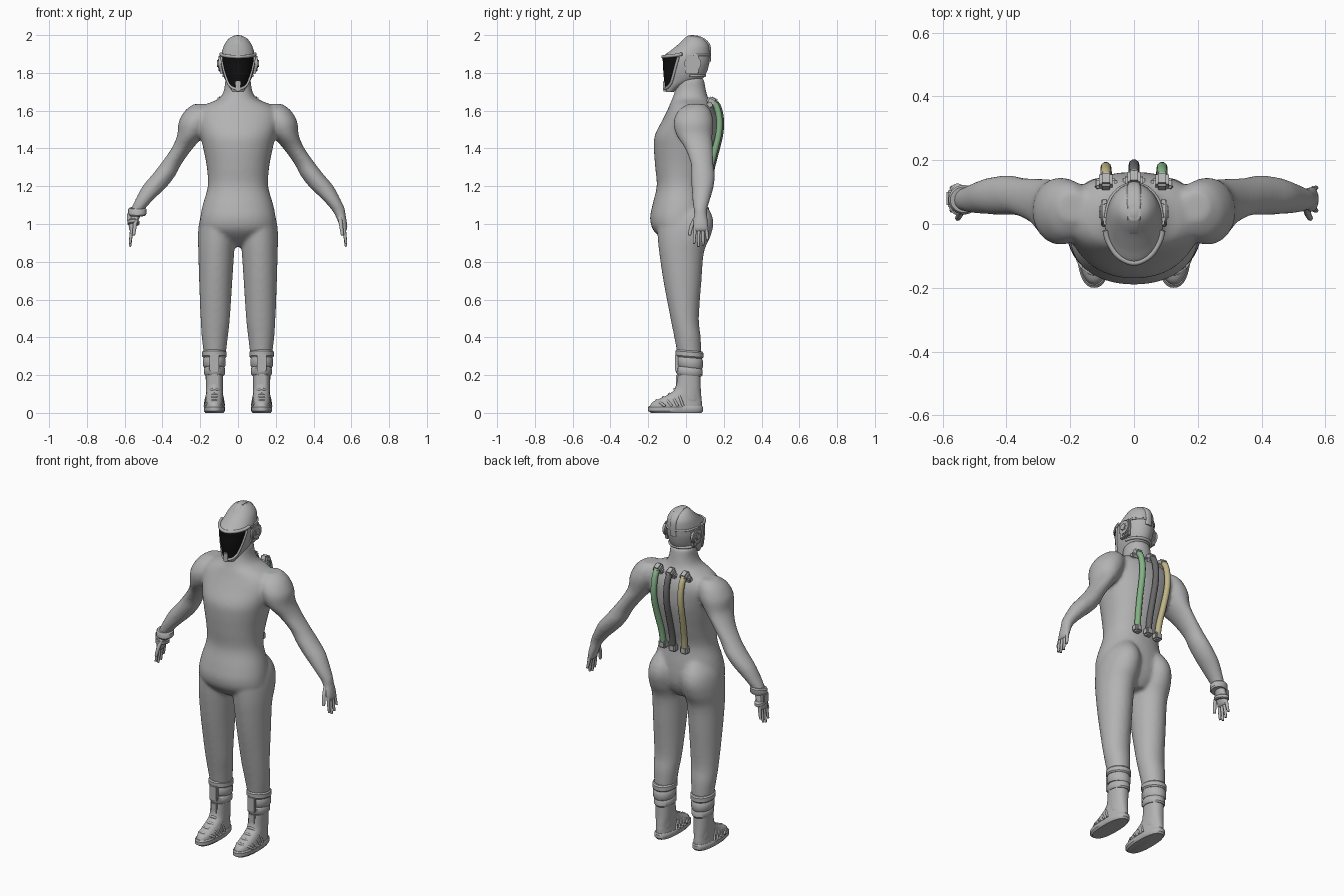
import bpy, bmesh, math
from mathutils import Vector

if "Cube" in bpy.data.objects:
    bpy.data.objects.remove(bpy.data.objects["Cube"])


def material(name, rgb):
    m = bpy.data.materials.new(name)
    m.use_nodes = True
    m.diffuse_color = (*rgb, 1)
    m.node_tree.nodes["Principled BSDF"].inputs["Base Color"].default_value = (*rgb, 1)
    return m


GREY = material("suit grey", (0.45, 0.45, 0.45))
BLACK = material("visor black", (0.005, 0.005, 0.005))
DARK = material("dark hose", (0.14, 0.14, 0.14))
GREEN = material("green hose", (0.23, 0.45, 0.24))
YELLOW = material("yellow hose", (0.52, 0.46, 0.24))


def smooth_rows(rows, steps):
    """Catmull-Rom interpolation of every column."""
    out = []
    for i in range(len(rows) - 1):
        a, b = rows[max(i - 1, 0)], rows[i]
        c, d = rows[i + 1], rows[min(i + 2, len(rows) - 1)]
        for s in range(steps):
            t = s / steps
            out.append([q + t * (r - p) / 2 + t * t * (2 * p - 5 * q + 4 * r - e) / 2
                        + t ** 3 * (3 * q - p - 3 * r + e) / 2
                        for p, q, r, e in zip(a, b, c, d)])
    return out + [list(rows[-1])]


def loft(bm, rows, side=1, steps=4, power=2.0, tilt=0.0, n=40):
    """Skin level rings given as (z, x min, x max, y front, y back)."""
    def wave(v):
        return math.copysign(abs(v) ** (2 / power), v)
    rings = []
    for z, x0, x1, y0, y1 in smooth_rows(rows, steps):
        ring = []
        for k in range(n):
            a = math.tau * k / n
            x = (x0 + x1) / 2 + (x1 - x0) / 2 * wave(math.cos(a))
            dy = (y1 - y0) / 2 * wave(math.sin(a))
            ring.append(bm.verts.new((side * x, (y0 + y1) / 2 + dy, z + tilt * dy)))
        rings.append(ring)
    for lo, hi in zip(rings, rings[1:]):
        for k in range(n):
            j = (k + 1) % n
            bm.faces.new((lo[k], lo[j], hi[j], hi[k]))
    bm.faces.new(rings[0][::-1])
    bm.faces.new(rings[-1])


def finish(name, bm, mats, angle=35):
    bmesh.ops.recalc_face_normals(bm, faces=bm.faces)
    me = bpy.data.meshes.new(name)
    bm.to_mesh(me)
    bm.free()
    for m in mats:
        me.materials.append(m)
    me.shade_smooth()
    me.set_sharp_from_angle(angle=math.radians(angle))
    ob = bpy.data.objects.new(name, me)
    bpy.context.collection.objects.link(ob)
    return ob


def solid(name, rows, **kw):
    bm = bmesh.new()
    loft(bm, rows, **kw)
    return finish(name, bm, [GREY])


def band(name, z0, z1, extent, side=1, tilt=0.0, lip=0.006):
    x0, x1, y0, y1 = extent
    small = (x0 + lip, x1 - lip, y0 + lip, y1 - lip)
    e = (z1 - z0) / 5
    return solid(name, [(z0, *small), (z0 + e, *extent), (z1 - e, *extent), (z1, *small)],
                 side=side, steps=1, tilt=tilt)


def tube(name, pts, r, mat=GREY, end=1.0):
    cu = bpy.data.curves.new(name, "CURVE")
    cu.dimensions = "3D"
    cu.bevel_depth, cu.bevel_resolution, cu.use_fill_caps = r, 3, True
    path = smooth_rows(pts, 5)
    sp = cu.splines.new("POLY")
    sp.points.add(len(path) - 1)
    for i, (p, co) in enumerate(zip(sp.points, path)):
        p.co = (*co, 1)
        p.radius = 1 + (end - 1) * i / (len(path) - 1)
    cu.materials.append(mat)
    ob = bpy.data.objects.new(name, cu)
    bpy.context.collection.objects.link(ob)
    return ob


def box(name, loc, size, tilt=0.0):
    bm = bmesh.new()
    bmesh.ops.create_cube(bm, size=1)
    bmesh.ops.scale(bm, vec=size, verts=bm.verts)
    bmesh.ops.bevel(bm, geom=bm.edges[:], offset=min(size) * 0.2, segments=2, affect="EDGES")
    ob = finish(name, bm, [GREY])
    ob.location = loc
    ob.rotation_euler.x = tilt


def disc(name, loc, r, depth, sides):
    bm = bmesh.new()
    bmesh.ops.create_cone(bm, cap_ends=True, segments=sides, radius1=r, radius2=r, depth=depth)
    bmesh.ops.bevel(bm, geom=[e for e in bm.edges if abs(e.verts[0].co.z - e.verts[1].co.z) < 1e-4],
                    offset=0.005, segments=2, affect="EDGES")
    ob = finish(name, bm, [GREY])
    ob.location = loc
    ob.rotation_euler.y = math.pi / 2


# Body: torso, arms and legs fused into one smooth skin
def wide(z, w, y0, y1):
    return (z, -w, w, y0, y1)


body = bmesh.new()
loft(body, [wide(0.88, .05, -.06, .06), wide(.92, .13, -.125, .09), wide(.97, .195, -.175, .11),
            wide(1.03, .20, -.19, .115), wide(1.1, .187, -.178, .11), wide(1.2, .16, -.155, .1),
            wide(1.3, .165, -.163, .125), wide(1.4, .184, -.17, .15), wide(1.47, .2, -.165, .162),
            wide(1.55, .22, -.125, .162), wide(1.6, .21, -.1, .152), wide(1.635, .165, -.085, .137),
            wide(1.665, .1, -.072, .118), wide(1.71, .074, -.058, .105), wide(1.77, .068, -.05, .095)],
     power=2.15)
for s in (1, -1):
    loft(body, [(1.635, .15, .235, .01, .10), (1.6, .13, .28, -.04, .13), (1.54, .14, .314, -.065, .145),
                (1.47, .18, .322, -.05, .14), (1.4, .24, .352, -.005, .142), (1.32, .298, .408, .025, .145),
                (1.26, .33, .455, .028, .152), (1.2, .375, .505, .03, .147), (1.13, .447, .543, .033, .128),
                (1.08, .492, .566, .04, .113), (1.05, .512, .57, .042, .112), (1.01, .53, .577, .037, .118),
                (.975, .543, .58, .036, .12), (.96, .55, .577, .042, .114)], side=s)
    loft(body, [(1.12, .04, .15, -.08, .09), (1.06, .015, .19, -.13, .132), (1.0, .008, .207, -.15, .145),
                (.93, .012, .212, -.15, .128), (.85, .02, .21, -.142, .095), (.7, .03, .206, -.12, .082),
                (.5, .043, .198, -.082, .068), (.4, .054, .192, -.062, .078), (.3, .066, .18, -.045, .08),
                (.2, .078, .172, -.042, .075), (.05, .08, .17, -.045, .076)], side=s)
skin = finish("body", body, [GREY])
fuse = skin.modifiers.new("fuse", "REMESH")
fuse.mode, fuse.voxel_size, fuse.use_smooth_shade = "VOXEL", 0.01, True
relax = skin.modifiers.new("relax", "SMOOTH")
relax.factor, relax.iterations = 0.5, 6

# Fingers and thumbs
for s, side in ((1, "left"), (-1, "right")):
    for y, tip in ((.106, .915), (.088, .888), (.069, .88), (.051, .895)):
        tube(side + "_finger", [(s * .56, y, .99), (s * .566, y + (y - .08) * .2, .94),
                                (s * .572, y + (y - .08) * .3, tip)], .0105, end=.6)
    tube(side + "_thumb", [(s * .54, .055, 1.035), (s * .546, .03, .99), (s * .553, .018, .94)],
         .0125, end=.65)

# Wrist gear on the right arm only
band("right_wrist_cuff", 1.045, 1.085, (.485, .582, .03, .122), side=-1, tilt=.15)
band("right_palm_strap", .995, 1.02, (.522, .585, .028, .127), side=-1, tilt=-.2)
box("right_wrist_block", (-.575, .08, 1.035), (.025, .05, .05))

# Calf guards and shoes
for s, side in ((1, "left"), (-1, "right")):
    band(side + "_calf_band_top", .292, .33, (.06, .19, -.055, .092), s, -.08)
    band(side + "_calf_band_middle", .24, .295, (.066, .186, -.048, .09), s, -.12)
    band(side + "_calf_band_bottom", .198, .242, (.068, .18, -.052, .088), s, -.08)
    box(side + "_shin_plate", (s * .125, -.049, .265), (.05, .02, .09))
    box(side + "_ankle_strip", (s * .125, -.044, .155), (.04, .016, .1))
    solid(side + "_sole", [(0, .077, .173, -.185, .082), (.01, .07, .18, -.2, .09),
                           (.03, .07, .18, -.2, .09), (.037, .075, .175, -.193, .085)],
          side=s, steps=1, power=2.4)
    solid(side + "_shoe", [(.03, .075, .175, -.192, .084), (.055, .077, .173, -.18, .084),
                           (.075, .079, .171, -.14, .082), (.1, .08, .17, -.09, .08),
                           (.13, .08, .17, -.058, .078), (.2, .079, .171, -.047, .077)],
          side=s, power=2.3)
    for y, top in ((-.155, .066), (-.12, .083), (-.088, .1), (-.06, .126)):
        tube(side + "_shoe_strap", [(s * (.125 + dx), y + back, z) for dx, back, z in
                                    ((-.05, .045, .035), (-.036, .02, top * .8), (0, 0, top),
                                     (.036, .02, top * .8), (.05, .045, .035))], .007)

# Helmet, with the visor cut into the front
helm = bmesh.new()
loft(helm, [wide(1.7, .03, -.105, -.065), wide(1.73, .05, -.112, -.01), wide(1.765, .069, -.116, .08),
            wide(1.8, .081, -.12, .108), wide(1.85, .09, -.121, .123), wide(1.885, .09, -.123, .127),
            wide(1.915, .084, -.085, .127), wide(1.95, .072, -.042, .12), wide(1.98, .05, -.01, .095),
            wide(1.995, .025, .01, .06), wide(2.0, .005, .028, .04)], n=64)
edge_point, edge_normal = Vector((0, -.045, 1.88)), Vector((0, 1, -.25))
for co, no in (((0, 0, 1.883), (0, 0, 1)), ((0, 0, 1.725), (0, 0, 1)), (edge_point, edge_normal)):
    bmesh.ops.bisect_plane(helm, geom=helm.verts[:] + helm.edges[:] + helm.faces[:],
                           plane_co=co, plane_no=no)
for f in helm.faces:
    c = f.calc_center_median()
    f.material_index = int(1.725 < c.z < 1.883 and (c - edge_point).dot(edge_normal) < 0)
finish("helmet", helm, [GREY, BLACK], 50)

# Helmet trim
half_frame = [(.087, -.04, 1.885), (.08, -.053, 1.84), (.067, -.066, 1.79), (.051, -.08, 1.745),
              (.03, -.1, 1.722)]
mirrored = [(-x, y, z) for x, y, z in reversed(half_frame)]
tube("visor_frame", half_frame + [(0, -.112, 1.715)] + mirrored, .007)
tube("brow_rim", [(.09, -.02, 1.9), (.08, -.055, 1.893), (.05, -.1, 1.888), (0, -.122, 1.885),
                  (-.05, -.1, 1.888), (-.08, -.055, 1.893), (-.09, -.02, 1.9)], .009)
box("chin_vent", (0, -.112, 1.73), (.026, .022, .055))
solid("crest", [wide(1.86, .026, .0, .131), wide(1.92, .026, -.05, .133), wide(1.955, .026, -.035, .125),
                wide(1.982, .024, -.01, .098), wide(1.998, .02, .012, .06)], power=4)
for name, z, w, back, r in (("nape_rim", 1.785, .076, .098, .008), ("rear_rim", 1.895, .088, .126, .006)):
    tube(name, [(w * math.sin(a), .02 + (back - .02) * math.cos(a), z)
                for a in [math.radians(d) for d in range(-90, 91, 30)]], r)
for s, side in ((1, "left"), (-1, "right")):
    box(side + "_ear_mount", (s * .086, .03, 1.845), (.02, .07, .1))
    disc(side + "_ear_ring", (s * .093, .035, 1.85), .044, .022, 32)
    disc(side + "_ear_hub", (s * .1, .035, 1.85), .026, .02, 5)

# Back hoses and their couplings
for x, mat, name in ((-.088, YELLOW, "yellow"), (0, DARK, "dark"), (.088, GREEN, "green")):
    lift = .008 if x == 0 else 0
    tube(name + "_hose", [(x * k, y + lift, z) for k, y, z in
                          ((1, .125, 1.655), (1, .16, 1.625), (1, .177, 1.55), (1, .172, 1.47),
                           (.95, .15, 1.38), (.85, .125, 1.28), (.8, .112, 1.19))], .017, mat)
    box(name + "_hose_top_coupling", (x, .135 + lift, 1.65), (.042, .05, .04), -.5)
    box(name + "_hose_top_base", (x, .125 + lift, 1.63), (.07, .03, .03), -.3)
    box(name + "_hose_bottom_coupling", (x * .8, .112 + lift, 1.195), (.046, .042, .045))
